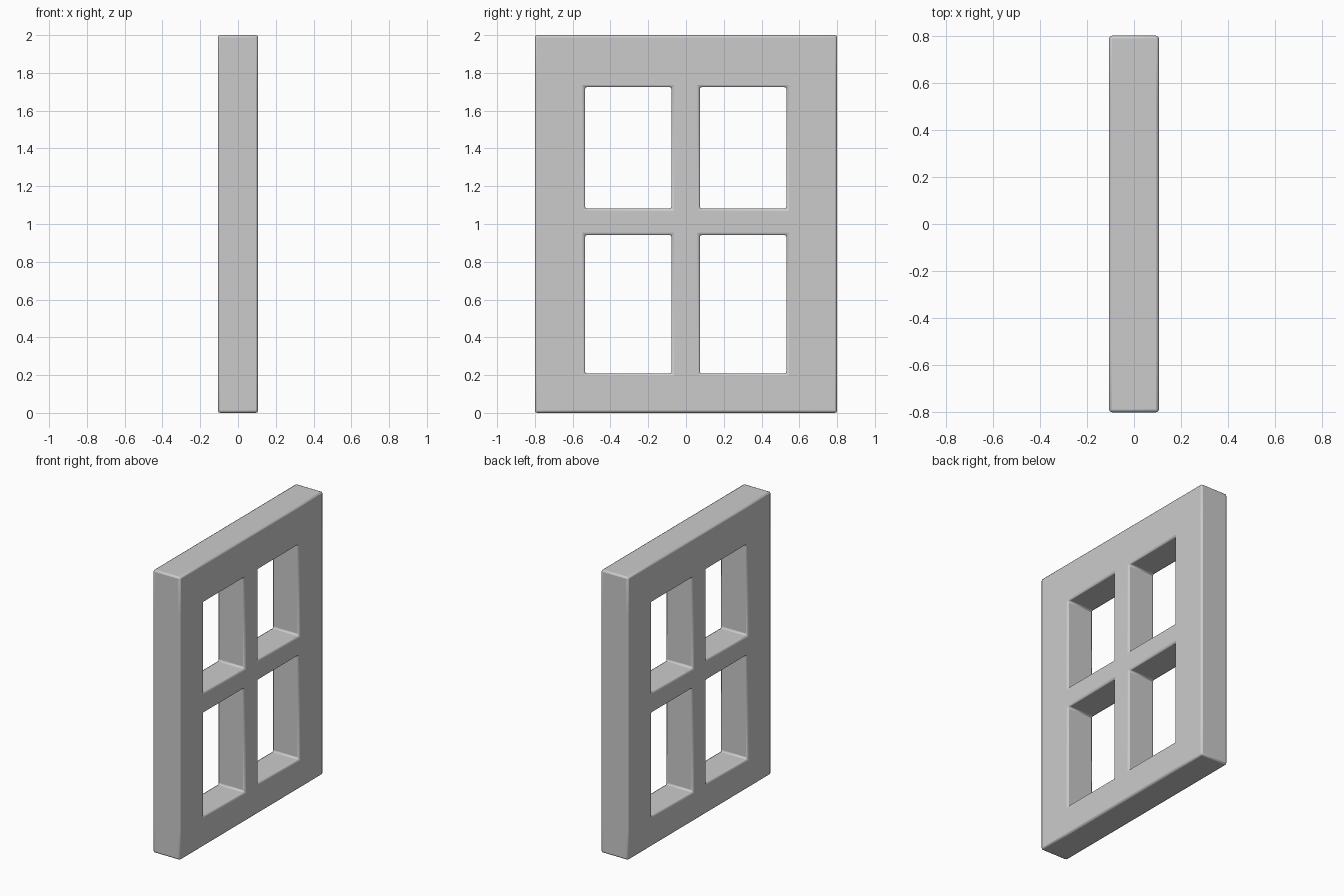
import bpy
import bmesh

if "Cube" in bpy.data.objects:
    bpy.data.objects.remove(bpy.data.objects["Cube"])

# Grid lines of the rails, stiles and the four openings
YS = [-0.8, -0.535, -0.076, 0.073, 0.532, 0.8]
ZS = [0.0, 0.208, 0.942, 1.082, 1.725, 2.0]
HALF_DEPTH = 0.106

# Flat lattice: every cell except the four panes
bm = bmesh.new()
grid = [[bm.verts.new((-HALF_DEPTH, y, z)) for z in ZS] for y in YS]
for i in range(5):
    for j in range(5):
        if i in (1, 3) and j in (1, 3):
            continue
        bm.faces.new((grid[i][j], grid[i + 1][j],
                      grid[i + 1][j + 1], grid[i][j + 1]))

# Give the lattice its thickness, keeping the back face
res = bmesh.ops.extrude_face_region(bm, geom=bm.faces[:], use_keep_orig=True)
verts = [g for g in res["geom"] if isinstance(g, bmesh.types.BMVert)]
bmesh.ops.translate(bm, verts=verts, vec=(2 * HALF_DEPTH, 0, 0))
bmesh.ops.recalc_face_normals(bm, faces=bm.faces[:])

mesh = bpy.data.meshes.new("window_frame")
bm.to_mesh(mesh)
bm.free()
frame = bpy.data.objects.new("window_frame", mesh)
bpy.context.collection.objects.link(frame)

# Softly rounded edges
bevel = frame.modifiers.new("rounded_edges", "BEVEL")
bevel.width = 0.012
bevel.segments = 2
bevel.limit_method = "ANGLE"

bpy.context.view_layer.objects.active = frame
frame.select_set(True)
bpy.ops.object.shade_smooth_by_angle()
